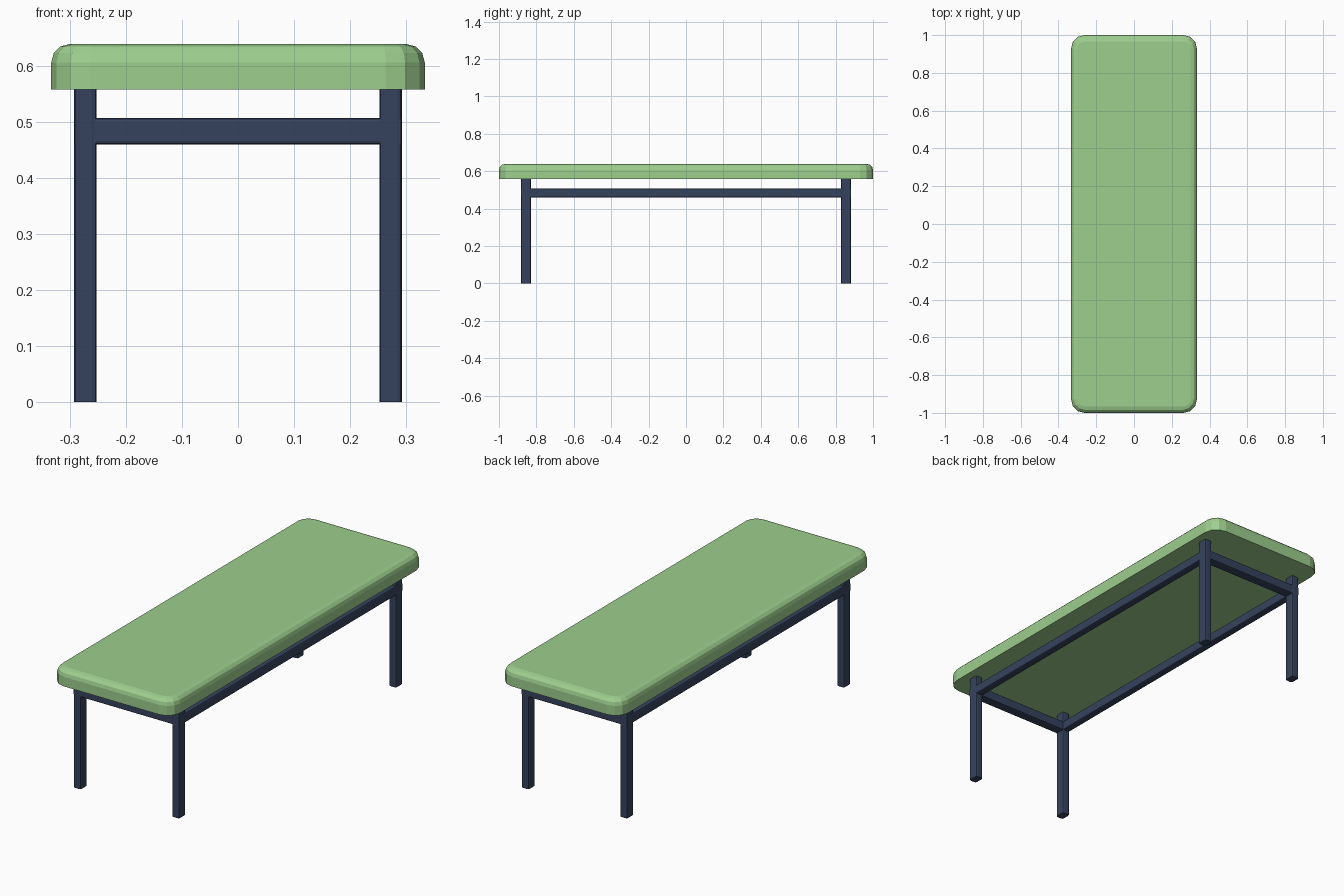
import bpy
import bmesh

if "Cube" in bpy.data.objects:
    bpy.data.objects.remove(bpy.data.objects["Cube"])


def material(name, color):
    m = bpy.data.materials.new(name)
    m.diffuse_color = color
    m.use_nodes = True
    m.node_tree.nodes["Principled BSDF"].inputs["Base Color"].default_value = m.diffuse_color
    return m


GREEN = material("green_padding", (0.34, 0.62, 0.27, 1))
NAVY = material("navy_metal", (0.036, 0.055, 0.11, 1))


def box(name, center, size, axis, radius, segments, mat, top_round=0.0):
    """Box whose four edges along one axis are rounded; optionally the top rim too."""
    bm = bmesh.new()
    bmesh.ops.create_cube(bm, size=1)
    for v in bm.verts:
        v.co = [v.co[i] * size[i] for i in range(3)]
    edges = [e for e in bm.edges
             if abs(e.verts[0].co[axis] - e.verts[1].co[axis]) > size[axis] * 0.5]
    bmesh.ops.bevel(bm, geom=edges, offset=radius, segments=segments,
                    profile=0.5, affect='EDGES')
    if top_round:
        zmax = size[2] / 2 - 1e-5
        rim = [e for e in bm.edges if all(v.co.z > zmax for v in e.verts)]
        bmesh.ops.bevel(bm, geom=rim, offset=top_round, segments=3,
                        profile=0.5, affect='EDGES')
    bmesh.ops.recalc_face_normals(bm, faces=bm.faces)
    mesh = bpy.data.meshes.new(name)
    bm.to_mesh(mesh)
    bm.free()
    mesh.materials.append(mat)
    ob = bpy.data.objects.new(name, mesh)
    ob.location = center
    bpy.context.collection.objects.link(ob)
    return ob


# Padded seat with rounded corners and rounded top rim
box("seat", (0, 0, 0.598), (0.666, 2.0, 0.081), 2, 0.07, 3, GREEN, top_round=0.033)

# Leg and rail layout
LX, LY = 0.272, 0.856
WX, WY = 0.040, 0.052
LEG_H = 0.558
RAIL_Z, RAIL_H = 0.483, 0.047

# Four legs
for sy, end in ((-1, "front"), (1, "back")):
    for sx, side in ((-1, "left"), (1, "right")):
        box(f"{end}_{side}_leg", (sx * LX, sy * LY, LEG_H / 2),
            (WX, WY, LEG_H), 2, 0.008, 2, NAVY)

# Short end rails
for sy, end in ((-1, "front"), (1, "back")):
    box(f"{end}_rail", (0, sy * LY, RAIL_Z),
        (2 * LX + WX - 0.002, WY - 0.002, RAIL_H), 0, 0.006, 2, NAVY)

# Long side rails
for sx, side in ((-1, "left"), (1, "right")):
    box(f"{side}_rail", (sx * LX, 0, RAIL_Z),
        (WX - 0.002, 2 * LY + WY - 0.002, RAIL_H), 1, 0.006, 2, NAVY)
